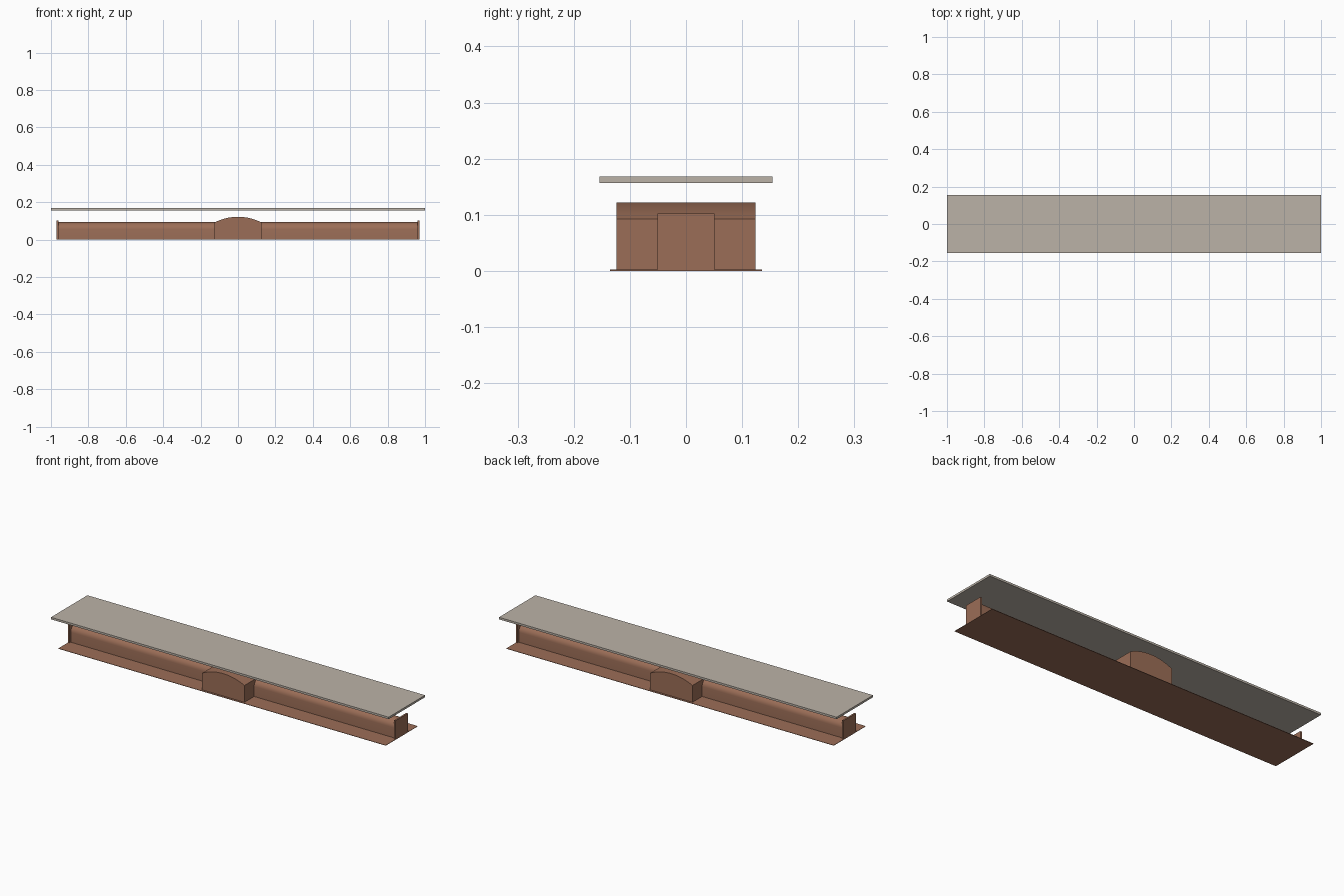
import bpy, bmesh, math

if "Cube" in bpy.data.objects:
    bpy.data.objects.remove(bpy.data.objects["Cube"])


def material(name, rgb):
    m = bpy.data.materials.new(name)
    m.diffuse_color = (*rgb, 1)
    m.use_nodes = True
    m.node_tree.nodes["Principled BSDF"].inputs["Base Color"].default_value = m.diffuse_color
    return m


brown = material("warm brown", (0.33, 0.155, 0.095))
stone = material("pale stone", (0.50, 0.45, 0.39))


def finish(bm, name, mat, smooth=False):
    bmesh.ops.recalc_face_normals(bm, faces=bm.faces)
    me = bpy.data.meshes.new(name)
    bm.to_mesh(me)
    bm.free()
    ob = bpy.data.objects.new(name, me)
    bpy.context.collection.objects.link(ob)
    me.materials.append(mat)
    if smooth:
        bpy.ops.object.select_all(action='DESELECT')
        ob.select_set(True)
        bpy.context.view_layer.objects.active = ob
        bpy.ops.object.shade_smooth_by_angle(angle=math.radians(30))
    return ob


def box(name, x, y, z, mat):
    # x, y and z are (low, high) pairs
    bm = bmesh.new()
    bmesh.ops.create_cube(bm, size=1)
    for v in bm.verts:
        v.co = [r[0] if c < 0 else r[1] for c, r in zip(v.co, (x, y, z))]
    return finish(bm, name, mat)


def extrude(name, profile, axis, half, mat):
    # profile lies in (x, z) for axis y, or in (y, z) for axis x
    bm = bmesh.new()
    place = (lambda a, b, t: (t, a, b)) if axis == 'x' else (lambda a, b, t: (a, t, b))
    face = bm.faces.new([bm.verts.new(place(a, b, -half)) for a, b in profile])
    new = bmesh.ops.extrude_face_region(bm, geom=[face])["geom"]
    shift = place(0, 0, 2 * half)
    bmesh.ops.translate(bm, vec=shift, verts=[g for g in new if isinstance(g, bmesh.types.BMVert)])
    return finish(bm, name, mat, True)


# Floating top slab
box("top_slab", (-1, 1), (-0.154, 0.154), (0.157, 0.168), stone)

# Thin base plate
box("base_plate", (-0.97, 0.97), (-0.135, 0.135), (0, 0.002), brown)

# Long spine: upright web with a rounded crown
crown = [(0.042 * math.cos(math.pi * i / 16), 0.055 + 0.038 * math.sin(math.pi * i / 16))
         for i in range(17)]
extrude("spine", [(0.042, 0.001)] + crown + [(-0.042, 0.001)], 'x', 0.962, brown)

# End plates
for side, name in ((-1, "left_end_plate"), (1, "right_end_plate")):
    box(name, sorted((side * 0.961, side * 0.97)), (-0.051, 0.051), (0.001, 0.102), brown)

# Central block with an arched top
w, low, high = 0.125, 0.092, 0.122
rise = high - low
radius = (w * w + rise * rise) / (2 * rise)
span = math.asin(w / radius)
arch = [(radius * math.sin(span * t / 8), high - radius + radius * math.cos(span * t / 8))
        for t in range(8, -9, -1)]
extrude("centre_block", [(w, 0.001)] + arch + [(-w, 0.001)], 'y', 0.124, brown)
